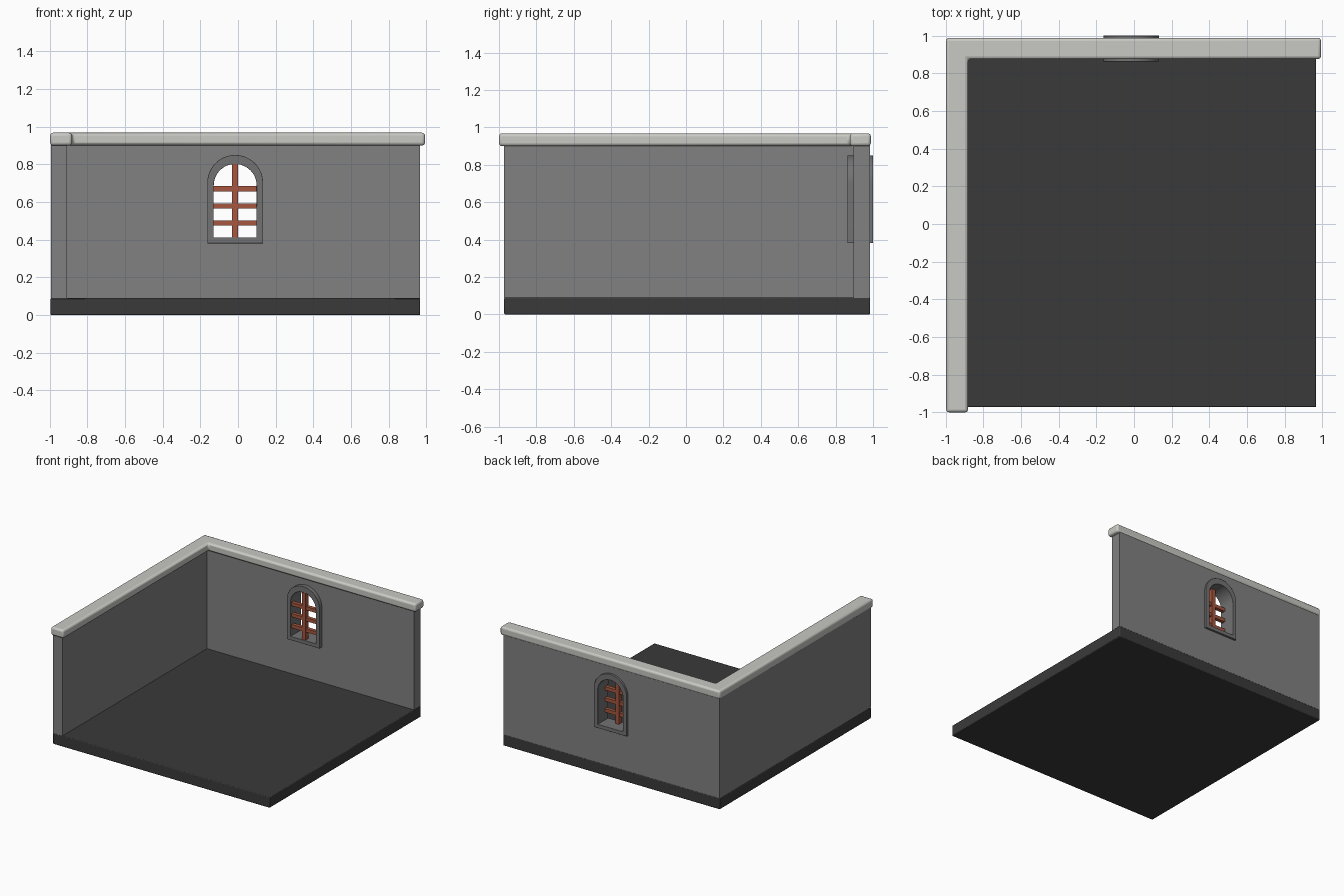
import bpy, bmesh, math
from mathutils import Matrix

if "Cube" in bpy.data.objects:
    bpy.data.objects.remove(bpy.data.objects["Cube"])


def material(name, rgb):
    m = bpy.data.materials.new(name)
    m.diffuse_color = (*rgb, 1)
    m.use_nodes = True
    m.node_tree.nodes["Principled BSDF"].inputs["Base Color"].default_value = m.diffuse_color
    return m


FLOOR = material("dark floor", (0.042, 0.042, 0.042))
WALL = material("wall grey", (0.22, 0.22, 0.22))
FRAME = material("frame grey", (0.17, 0.17, 0.17))
CAP = material("pale stone", (0.58, 0.58, 0.55))
BAR = material("rust", (0.38, 0.095, 0.05))


def finish(name, mesh, mat, bevel=0.0, segments=2):
    ob = bpy.data.objects.new(name, mesh)
    bpy.context.collection.objects.link(ob)
    mesh.materials.clear()
    mesh.materials.append(mat)
    if bevel:
        b = ob.modifiers.new("bevel", 'BEVEL')
        b.width, b.segments = bevel, segments
        b.limit_method, b.angle_limit = 'ANGLE', math.radians(40)
    bpy.ops.object.select_all(action='DESELECT')
    ob.select_set(True)
    bpy.context.view_layer.objects.active = ob
    bpy.ops.object.shade_smooth_by_angle(angle=math.radians(35))
    return ob


def box(name, x, y, z, mat, bevel=0.0):
    bm = bmesh.new()
    bmesh.ops.create_cube(bm, size=1)
    for v in bm.verts:
        v.co = [(a + b) / 2 + c * (b - a) for (a, b), c in zip((x, y, z), v.co)]
    me = bpy.data.meshes.new(name)
    bm.to_mesh(me)
    bm.free()
    return finish(name, me, mat, bevel)


def plate_with_hole(name, outer, hole, y0, y1, mat, bevel=0.0):
    """Extrude an x-z outline with a hole from y0 to y1."""
    cu = bpy.data.curves.new(name, 'CURVE')
    cu.dimensions, cu.fill_mode = '2D', 'BOTH'
    cu.extrude = (y1 - y0) / 2
    for pts in (outer, hole):
        s = cu.splines.new('POLY')
        s.points.add(len(pts) - 1)
        for p, (x, z) in zip(s.points, pts):
            p.co = (x, z, 0, 1)
        s.use_cyclic_u = True
    tmp = bpy.data.objects.new(name + "_tmp", cu)
    bpy.context.collection.objects.link(tmp)
    dg = bpy.context.evaluated_depsgraph_get()
    me = bpy.data.meshes.new_from_object(tmp.evaluated_get(dg))
    bpy.data.objects.remove(tmp)
    me.transform(Matrix.Translation((0, (y0 + y1) / 2, 0)) @ Matrix.Rotation(math.pi / 2, 4, 'X'))
    bm = bmesh.new()
    bm.from_mesh(me)
    bmesh.ops.remove_doubles(bm, verts=bm.verts, dist=1e-5)
    bmesh.ops.recalc_face_normals(bm, faces=bm.faces)
    bm.to_mesh(me)
    bm.free()
    return finish(name, me, mat, bevel)


CX = -0.015


def arch(r, bottom, spring, n=24):
    pts = [(CX - r, bottom), (CX + r, bottom)]
    return pts + [(CX + r * math.cos(math.pi * i / n), spring + r * math.sin(math.pi * i / n))
                  for i in range(n + 1)]


# Floor slab and walls
box("floor", (-0.995, 0.967), (-0.972, 0.985), (0, 0.09), FLOOR, 0.006)
box("left_wall", (-0.993, -0.907), (-0.972, 0.897), (0.088, 0.91), WALL)
plate_with_hole("back_wall",
                [(-0.993, 0.088), (0.965, 0.088), (0.965, 0.91), (-0.993, 0.91)],
                arch(0.13, 0.395, 0.695), 0.896, 0.983, WALL)

# L-shaped rounded coping on the walls
bm = bmesh.new()
outline = [(-0.997, -1), (-0.881, -1), (-0.881, 0.876), (0.993, 0.876), (0.993, 0.988), (-0.997, 0.988)]
face = bm.faces.new([bm.verts.new((x, y, 0.9)) for x, y in outline])
top = bmesh.ops.extrude_face_region(bm, geom=[face])["geom"]
for v in top:
    if isinstance(v, bmesh.types.BMVert):
        v.co.z = 0.968
bmesh.ops.recalc_face_normals(bm, faces=bm.faces)
me = bpy.data.meshes.new("coping")
bm.to_mesh(me)
bm.free()
finish("coping", me, CAP, 0.016, 3)

# Arched window frame running through the wall
plate_with_hole("window_frame", arch(0.148, 0.381, 0.702), arch(0.114, 0.411, 0.688),
                0.863, 1.0, FRAME, 0.005)

# Window bars
box("upright_bar", (CX - 0.016, CX + 0.016), (0.87, 0.912), (0.4, 0.81), BAR)
for i, z in enumerate((0.489, 0.579, 0.67)):
    box(f"cross_bar_{i + 1}", (CX - 0.12, CX + 0.12), (0.877, 0.907), (z - 0.014, z + 0.014), BAR)
